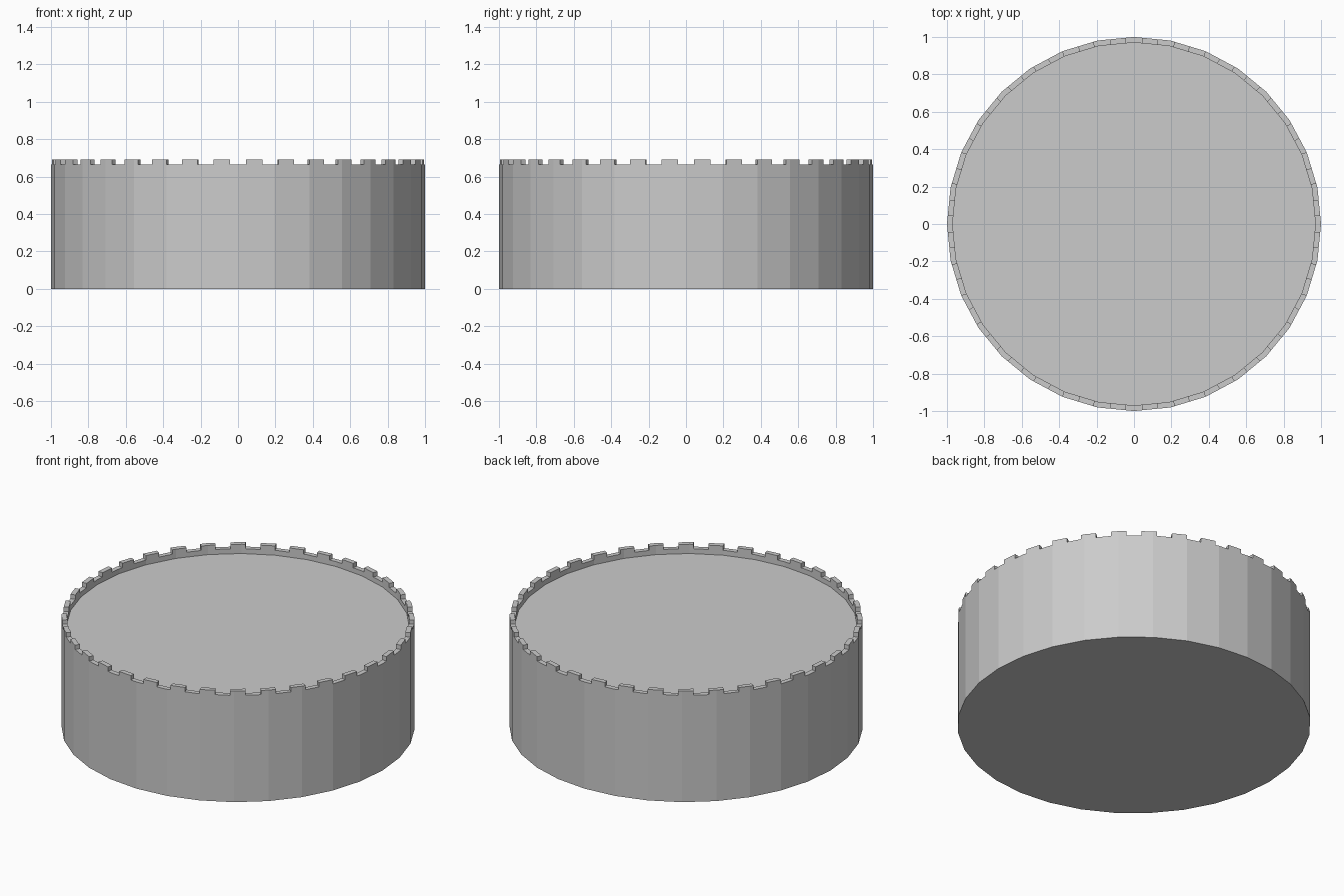
import bpy, bmesh, math
from mathutils import Matrix

if "Cube" in bpy.data.objects:
    bpy.data.objects.remove(bpy.data.objects["Cube"])

SIDES, HEIGHT, RIM, FLOOR, NOTCH_Z = 32, 0.693, 0.03, 0.635, 0.666
NOTCHES = 36


def make_object(name, bm):
    mesh = bpy.data.meshes.new(name)
    bm.to_mesh(mesh)
    bm.free()
    obj = bpy.data.objects.new(name, mesh)
    bpy.context.collection.objects.link(obj)
    return obj


# Solid drum with a shallow recess in the top
bm = bmesh.new()
bmesh.ops.create_cone(bm, cap_ends=True, segments=SIDES, radius1=1, radius2=1,
                      depth=HEIGHT, matrix=Matrix.Translation((0, 0, HEIGHT / 2)))
bm.normal_update()
top = next(f for f in bm.faces if f.normal.z > 0.9)
bmesh.ops.inset_region(bm, faces=[top], thickness=RIM * math.cos(math.pi / SIDES))
ext = bmesh.ops.extrude_face_region(bm, geom=[top])
lowered = [v for v in ext["geom"] if isinstance(v, bmesh.types.BMVert)]
if top.is_valid:
    bmesh.ops.delete(bm, geom=[top], context='FACES_ONLY')
for v in lowered:
    v.co.z = FLOOR
bmesh.ops.recalc_face_normals(bm, faces=bm.faces)
drum = make_object("notched_drum", bm)

# Ring of blocks that cuts the notches in the rim
bm = bmesh.new()
for i in range(NOTCHES):
    m = (Matrix.Rotation(2 * math.pi * i / NOTCHES, 4, 'Z')
         @ Matrix.Translation((0.98, 0, NOTCH_Z + 0.05))
         @ Matrix.Diagonal((0.12, 0.086, 0.1, 1)))
    bmesh.ops.create_cube(bm, size=1, matrix=m)
cutter = make_object("notch_cutter", bm)

# Cut the notches and bake the result
mod = drum.modifiers.new("notches", 'BOOLEAN')
mod.operation = 'DIFFERENCE'
mod.solver = 'EXACT'
mod.object = cutter
bpy.context.view_layer.objects.active = drum
drum.select_set(True)
bpy.ops.object.modifier_apply(modifier=mod.name)
bpy.data.objects.remove(cutter, do_unlink=True)
